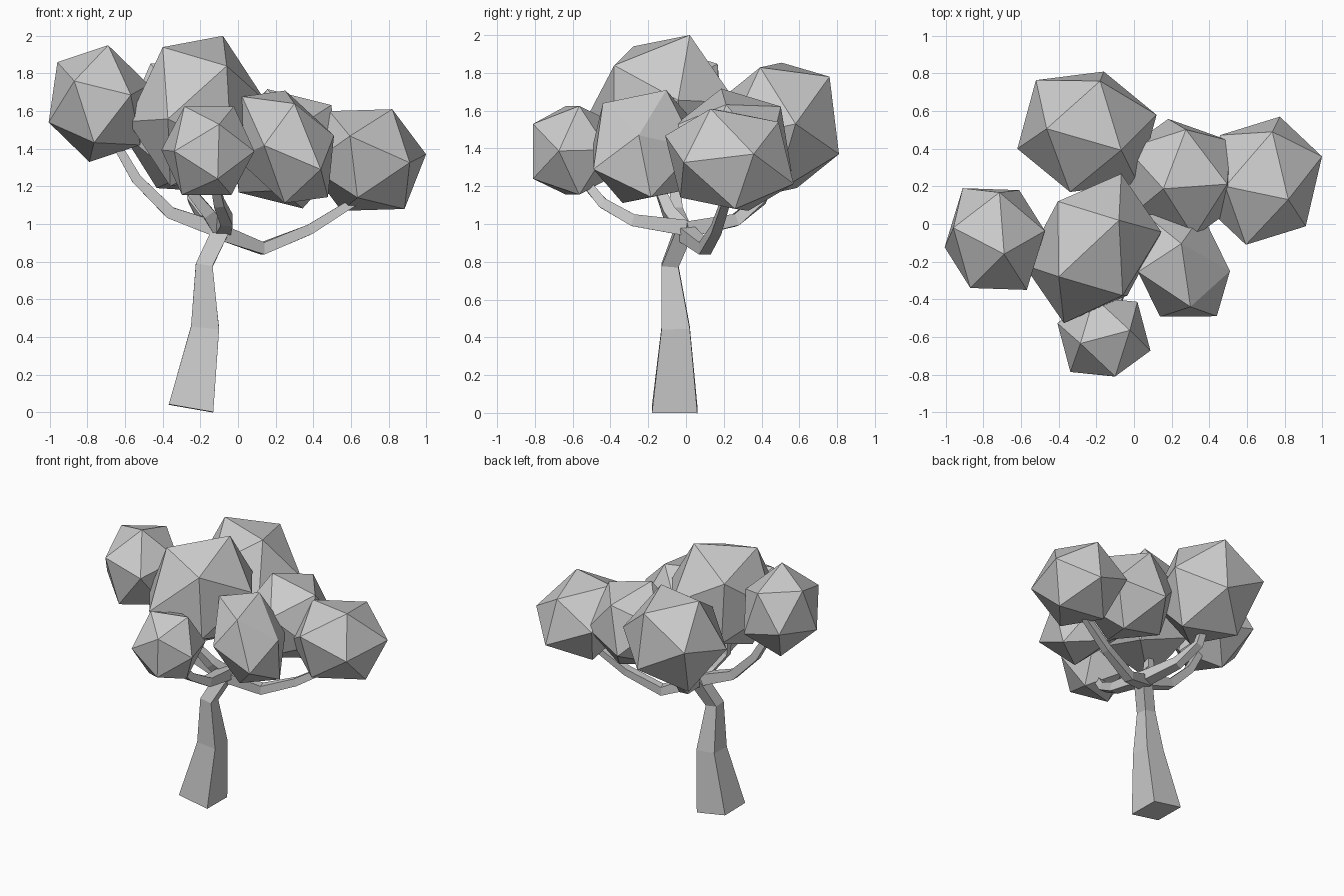
import bpy, bmesh
from mathutils import Vector, Matrix

if "Cube" in bpy.data.objects:
    bpy.data.objects.remove(bpy.data.objects["Cube"])


def finish(bm, name):
    bmesh.ops.recalc_face_normals(bm, faces=bm.faces[:])
    mesh = bpy.data.meshes.new(name)
    bm.to_mesh(mesh)
    bm.free()
    obj = bpy.data.objects.new(name, mesh)
    bpy.context.collection.objects.link(obj)
    return obj


def limb(name, path, halves):
    """Square tapered tube along a path."""
    pts = [Vector(p) for p in path]
    bm = bmesh.new()
    rings = []
    for i, (p, h) in enumerate(zip(pts, halves)):
        d = (pts[min(i + 1, len(pts) - 1)] - pts[max(i - 1, 0)]).normalized()
        ref = Vector((0, 1, 0)) if abs(d.y) < 0.75 else Vector((1, 0, 0))
        u = ref.cross(d).normalized()
        v = d.cross(u)
        rings.append([bm.verts.new(p + h * (a * u + b * v))
                      for a, b in ((-1, -1), (1, -1), (1, 1), (-1, 1))])
    # keep corners paired with the nearest corner of the previous ring
    for i in range(1, len(rings)):
        r = rings[i]
        options = [r[k:] + r[:k] for k in range(4)]
        options += [o[::-1] for o in options]
        off = pts[i] - pts[i - 1]
        rings[i] = min(options, key=lambda o: sum(
            (w.co - q.co - off).length for w, q in zip(o, rings[i - 1])))
    for a, b in zip(rings, rings[1:]):
        for k in range(4):
            n = (k + 1) % 4
            bm.faces.new((a[k], a[n], b[n], b[k]))
    bm.faces.new(rings[0])
    bm.faces.new(rings[-1])
    return finish(bm, name)


def leaf_ball(name, centre, a, b, c):
    """Icosahedron turned so that one face has corners a, b, c about its centre."""
    bm = bmesh.new()
    bmesh.ops.create_icosphere(bm, subdivisions=1, radius=1)
    bm.faces.ensure_lookup_table()
    src = Matrix([v.co for v in bm.faces[0].verts]).transposed()
    dst = Matrix([Vector(a), Vector(b), Vector(c)]).transposed()
    m = dst @ src.inverted()
    for v in bm.verts:
        v.co = m @ v.co + Vector(centre)
    return finish(bm, name)


# Trunk
limb("trunk", [(-.25, -.06, .02), (-.175, -.055, .45), (-.18, -.085, .78), (-.09, -.01, .97)],
     [.12, .075, .045, .045])

# Branches
thin = [.042, .032, .027, .022]
limb("branch_right", [(-.1, -.01, .96), (.13, .1, .87), (.38, .16, .97), (.62, .21, 1.12)], thin)
limb("branch_left", [(-.08, -.02, .96), (-.36, -.05, 1.06), (-.54, -.06, 1.24), (-.65, -.07, 1.43)], thin)
limb("branch_front", [(-.08, 0, .98), (-.06, -.28, 1.02), (-.1, -.44, 1.11), (-.13, -.55, 1.24)], thin)
limb("branch_back", [(-.08, 0, .97), (-.17, .26, 1.02), (-.24, .4, 1.13), (-.25, .46, 1.28)], thin)
limb("branch_middle", [(-.09, -.01, .96), (-.16, -.09, 1.06), (-.24, -.13, 1.16), (-.25, -.14, 1.32)], thin)

# Foliage
leaf_ball("leaves_left", (-.74, -.08, 1.64), (.05, -.08, .31), (-.13, -.26, .12), (-.22, .06, .22))
leaf_ball("leaves_middle", (-.22, -.13, 1.6), (.14, .15, .4), (-.18, -.15, .34), (.16, -.25, .24))
leaf_ball("leaves_back", (-.25, .49, 1.51), (.37, .09, .02), (.09, .32, -.14), (.07, .27, .27))
leaf_ball("leaves_back_right", (.25, .245, 1.4), (-.094, -.058, .317), (.246, -.033, .232), (.026, .257, .222))
leaf_ball("leaves_right", (.685, .23, 1.34), (.135, -.1, .27), (-.2, -.03, .26), (.05, .26, .2))
leaf_ball("leaves_front_right", (.25, -.22, 1.41), (.05, -.22, .23), (.26, -.03, .06), (.19, -.27, -.12))
leaf_ball("leaves_front", (-.16, -.6, 1.39), (.138, .035, .235), (-.125, -.035, .235), (.06, -.21, .14))
